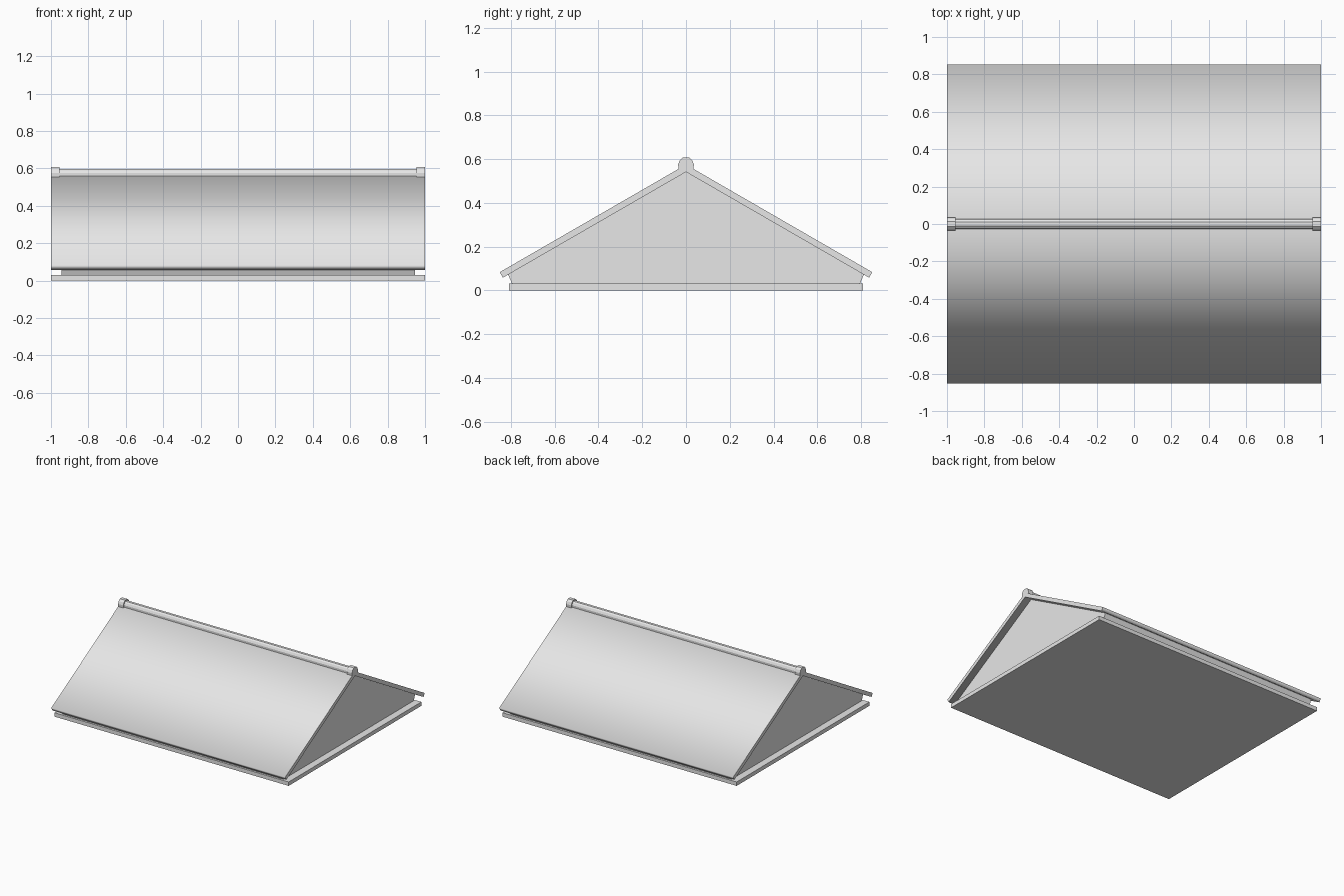
import bpy
import bmesh
from math import radians, sin, cos, tan

if "Cube" in bpy.data.objects:
    bpy.data.objects.remove(bpy.data.objects["Cube"], do_unlink=True)

grey = bpy.data.materials.new("light_grey")
grey.use_nodes = True
COLOUR = (0.8, 0.8, 0.8, 1)
grey.diffuse_color = COLOUR
grey.node_tree.nodes["Principled BSDF"].inputs["Base Color"].default_value = COLOUR


def extrude_profile(name, half, x0, x1, smooth=False):
    """Mirror a half outline of (y, z) points across y = 0 and extrude it along x."""
    outline = half + [(-y, z) for y, z in reversed(half) if y > 0]
    bm = bmesh.new()
    ends = [[bm.verts.new((x, y, z)) for y, z in outline] for x in (x0, x1)]
    for ring in ends:
        bm.faces.new(ring)
    n = len(outline)
    for i in range(n):
        j = (i + 1) % n
        side = bm.faces.new((ends[0][i], ends[0][j], ends[1][j], ends[1][i]))
        side.smooth = smooth
    bmesh.ops.recalc_face_normals(bm, faces=bm.faces)
    mesh = bpy.data.meshes.new(name)
    bm.to_mesh(mesh)
    bm.free()
    mesh.materials.append(grey)
    obj = bpy.data.objects.new(name, mesh)
    bpy.context.collection.objects.link(obj)
    return obj


# Flat base plate
extrude_profile("base_plate", [(0.81, 0.0), (0.81, 0.03)], -1, 1)

# Gable body set back below the roof, its long sides leaning outward
extrude_profile("gable_body", [(0.795, 0.03), (0.813, 0.072), (0, 0.541)], -0.945, 0.945)

# Two roof slopes of even thickness, joined at the ridge with soft shading
pitch = radians(30)
thick = 0.029
apex = 0.541
eave = 0.837
low = apex - eave * tan(pitch)
roof = [(0, apex), (eave, low),
        (eave + thick * sin(pitch), low + thick * cos(pitch)),
        (0, apex + thick / cos(pitch))]
# the two centre points are shared, so the mirrored side is added in outline order
extrude_profile("roof_slopes", roof, -1, 1, smooth=True)

# Rounded ridge roll with a thicker collar at each end
roll = [(0.027, 0.55), (0.028, 0.575), (0.021, 0.59), (0.01, 0.598)]
collar = [(0.034, 0.55), (0.036, 0.575), (0.029, 0.594), (0.014, 0.607)]
extrude_profile("ridge_roll", roll, -0.955, 0.955)
for side, a, b in (("right", -1, -0.955), ("left", 0.955, 1)):
    extrude_profile("ridge_collar_" + side, collar, a, b)
